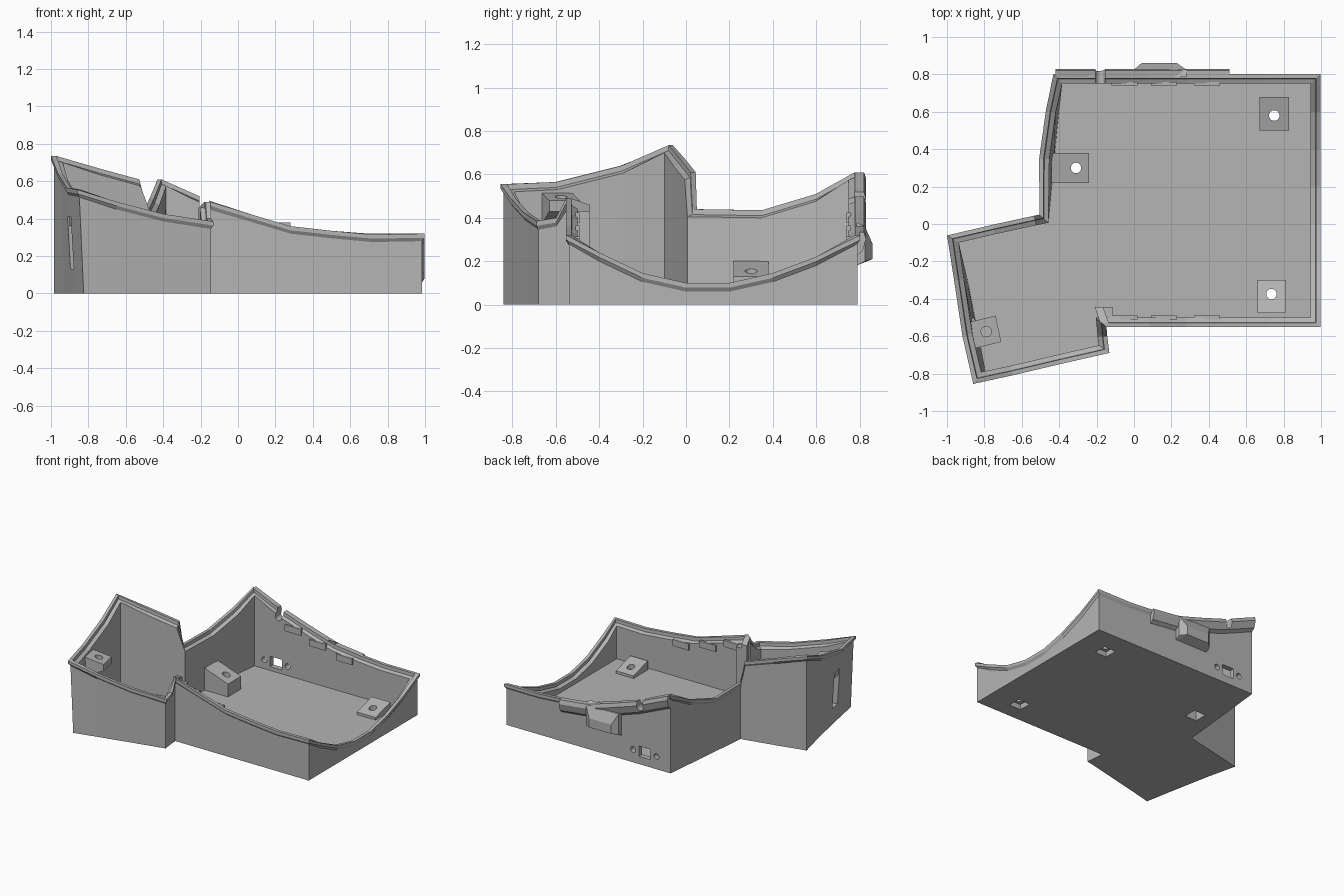
import bpy, bmesh, math
from mathutils import Vector, Matrix

if "Cube" in bpy.data.objects:
    bpy.data.objects.remove(bpy.data.objects["Cube"], do_unlink=True)

GREY = (0.46, 0.46, 0.46, 1)
mat = bpy.data.materials.new("plain grey")
mat.use_nodes = True
mat.diffuse_color = GREY
mat.node_tree.nodes["Principled BSDF"].inputs["Base Color"].default_value = GREY


def finish(name, bm):
    bmesh.ops.recalc_face_normals(bm, faces=bm.faces)
    mesh = bpy.data.meshes.new(name)
    bm.to_mesh(mesh)
    bm.free()
    mesh.materials.append(mat)
    ob = bpy.data.objects.new(name, mesh)
    bpy.context.scene.collection.objects.link(ob)
    return ob


def hull(name, points):
    bm = bmesh.new()
    for p in points:
        bm.verts.new(p)
    bmesh.ops.convex_hull(bm, input=bm.verts)
    return finish(name, bm)


def box(name, centre, size, turn=0.0):
    bm = bmesh.new()
    m = (Matrix.Translation(centre) @ Matrix.Rotation(turn, 4, 'Z')
         @ Matrix.Diagonal((*size, 1)))
    bmesh.ops.create_cube(bm, size=1, matrix=m)
    return finish(name, bm)


def rod(name, centre, radius, length, rot):
    bm = bmesh.new()
    bmesh.ops.create_cone(bm, cap_ends=True, segments=20, radius1=radius, radius2=radius,
                          depth=length, matrix=Matrix.Translation(centre) @ rot)
    return finish(name, bm)


def sweep(points, section, closed):
    """Sweep a wall section (inset, height function) along points (x, y, top, flare)."""
    bm = bmesh.new()
    n = len(points)
    rings = []
    for i, (x, y, h, flare) in enumerate(points):
        here = Vector((x, y))
        before = Vector(points[i - 1][:2]) if closed or i else None
        after = Vector(points[(i + 1) % n][:2]) if closed or i < n - 1 else None
        d1 = (here - before).normalized() if before else (after - here).normalized()
        d2 = (after - here).normalized() if after else d1
        n1, n2 = Vector((-d1.y, d1.x)), Vector((-d2.y, d2.x))
        miter = (n1 + n2) / (1 + n1.dot(n2))
        ring = []
        for inset, height in section:
            z = height(h)
            p = here + miter * inset
            ring.append(bm.verts.new((p.x + flare * z / h, p.y, z)))
        rings.append(ring)
    k = len(section)
    for i in range(n if closed else n - 1):
        a, b = rings[i], rings[(i + 1) % n]
        for j in range(k - 1 if closed else k):
            bm.faces.new((a[j], b[j], b[(j + 1) % k], a[(j + 1) % k]))
    if closed:      # underside and floor
        bm.faces.new([r[0] for r in rings])
        bm.faces.new([r[-1] for r in rings])
    else:
        bm.faces.new(rings[0])
        bm.faces.new(rings[-1])
    return bm


def cut(target, cutters):
    for c in cutters:
        mod = target.modifiers.new("cut", 'BOOLEAN')
        mod.operation = 'DIFFERENCE'
        mod.solver = 'EXACT'
        mod.object = c
    bpy.context.view_layer.update()
    mesh = bpy.data.meshes.new_from_object(
        target.evaluated_get(bpy.context.evaluated_depsgraph_get()))
    target.modifiers.clear()
    target.data = mesh


# Outline of the tray: x, y, rim height, sideways flare of the rim
right_side = [(0.985, y, h, 0) for y, h in (
    (-0.54, 0.32), (-0.4, 0.24), (-0.2, 0.145), (0, 0.1), (0.2, 0.1),
    (0.4, 0.145), (0.6, 0.22))]
back_side = [(x, 0.79, h, 0) for x, h in (
    (0.985, 0.32), (0.7, 0.32), (0.5, 0.335), (0.28, 0.36), (0.08, 0.42),
    (-0.15, 0.495), (-0.42, 0.61))]
left_side = [(-0.44, 0.6, 0.51, -0.02), (-0.465, 0.35, 0.435, -0.03),
             (-0.495, 0.04, 0.44, 0), (-0.53, 0.033, 0.61, 0)]
wing = [(-0.75, -0.015, 0.67, 0), (-0.985, -0.07, 0.735, 0), (-0.93, -0.3, 0.64, -0.02),
        (-0.87, -0.6, 0.565, -0.035), (-0.825, -0.84, 0.555, -0.025),
        (-0.65, -0.797, 0.49, 0), (-0.4, -0.738, 0.425, 0), (-0.145, -0.68, 0.385, 0),
        (-0.155, -0.6, 0.4, 0)]
front_side = [(-0.16, -0.54, 0.49, 0), (0.08, -0.54, 0.42, 0), (0.28, -0.54, 0.36, 0),
              (0.5, -0.54, 0.335, 0), (0.72, -0.54, 0.315, 0)]

# Walls with a stepped, slightly overhanging rim, joined to the floor
FLOOR = 0.03
section = [(0, lambda h: 0), (0, lambda h: h - 0.04), (-0.012, lambda h: h - 0.022),
           (-0.012, lambda h: h), (0.012, lambda h: h), (0.014, lambda h: h - 0.025),
           (0.04, lambda h: h - 0.035), (0.04, lambda h: FLOOR)]
tray = finish("tray", sweep(right_side + back_side + left_side + wing + front_side,
                            section, True))

# Thick lip outside the back wall
lip_path = [(0.51, 0.79, 0.334, 0)] + back_side[3:]
lip_section = [(0.005, lambda h: h - 0.11), (-0.025, lambda h: h - 0.085),
               (-0.04, lambda h: h - 0.03), (-0.03, lambda h: h), (0.005, lambda h: h)]
lip = finish("back_lip", sweep(lip_path, lip_section, False))

# Bulge under the lip
bulge = hull("back_bulge", [(x, y, z) for xs, y, zs in (
    ((0.0, 0.28), 0.785, (0.18, 0.38)), ((0.0, 0.28), 0.825, (0.2, 0.36)),
    ((0.04, 0.23), 0.86, (0.21, 0.28))) for x in xs for z in zs])

# Short wall reaching into the tray beside the wing
post = hull("inner_post", [(x + dx, y, z) for x, y, top in (
    (-0.15, -0.53, 0.49), (-0.18, -0.445, 0.46)) for dx in (-0.03, 0.015) for z in (0.01, top)])
stop = box("post_foot", (-0.14, -0.48, 0.22), (0.05, 0.07, 0.42))

# Clip ledges inside the long walls
for i, (x, h) in enumerate(((-0.05, 0.4), (0.16, 0.34), (0.39, 0.29))):
    box(f"front_clip_{i}", (x, -0.5, h), (0.14, 0.02, 0.05))
    box(f"back_clip_{i}", (x, 0.75, h), (0.14, 0.02, 0.05))


# Screw bosses with tilted tops
def boss(name, x0, x1, y0, y1, top):
    return hull(name, [(x, y, z) for x in (x0, x1) for y in (y0, y1)
                       for z in (FLOOR - 0.01, top(x, y))])


bosses = [
    boss("left_boss", -0.44, -0.24, 0.22, 0.38, lambda x, y: 0.2 if x < -0.4 else 0.13),
    boss("back_boss", 0.67, 0.83, 0.5, 0.68, lambda x, y: 0.1 if y > 0.6 else 0.05),
    boss("front_boss", 0.66, 0.81, -0.475, -0.3, lambda x, y: 0.1 if y < -0.4 else 0.05)]
wing_boss = hull("wing_boss", [
    (-0.9, -0.53, 0.36), (-0.87, -0.67, 0.36), (-0.74, -0.49, 0.43), (-0.71, -0.63, 0.43),
    (-0.9, -0.53, 0.52), (-0.87, -0.67, 0.52), (-0.74, -0.49, 0.48), (-0.71, -0.63, 0.48)])

# Cutters: socket, side slot, cable notch, pockets and screw holes
upright, across = Matrix.Identity(4), Matrix.Rotation(math.pi / 2, 4, 'X')
wall_cuts = [box("socket_cut", (-0.2, 0.78, 0.1), (0.1, 0.2, 0.08)),
             box("slot_cut", (-0.9, -0.56, 0.27), (0.14, 0.09, 0.28), 0.22)]
wall_cuts += [rod("socket_screw_cut", (x, 0.78, 0.1), 0.022, 0.2, across)
              for x in (-0.1, -0.3)]
notch_cuts = [box("notch_cut", (-0.18, 0.8, 0.56), (0.05, 0.2, 0.2)),
              rod("notch_round_cut", (-0.18, 0.8, 0.46), 0.0255, 0.2, across)]
screw_cuts, pocket_cuts = [], []
for x, y, roof in ((-0.31, 0.3, 0.09), (0.75, 0.58, 0.04), (0.735, -0.375, 0.04)):
    screw_cuts.append(rod("screw_cut", (x, y, 0.1), 0.028, 0.4, upright))
    pocket_cuts.append(box("pocket_cut", (x, y, roof - 0.1), (0.1, 0.1, 0.2)))
wing_cut = rod("wing_screw_cut", (-0.79, -0.575, 0.45), 0.028, 0.4, upright)

cut(tray, wall_cuts + notch_cuts + screw_cuts + pocket_cuts)
cut(lip, notch_cuts)
for b, s, p in zip(bosses, screw_cuts, pocket_cuts):
    cut(b, [s, p])
cut(wing_boss, [wing_cut])
for c in wall_cuts + notch_cuts + screw_cuts + pocket_cuts + [wing_cut]:
    bpy.data.objects.remove(c, do_unlink=True)
